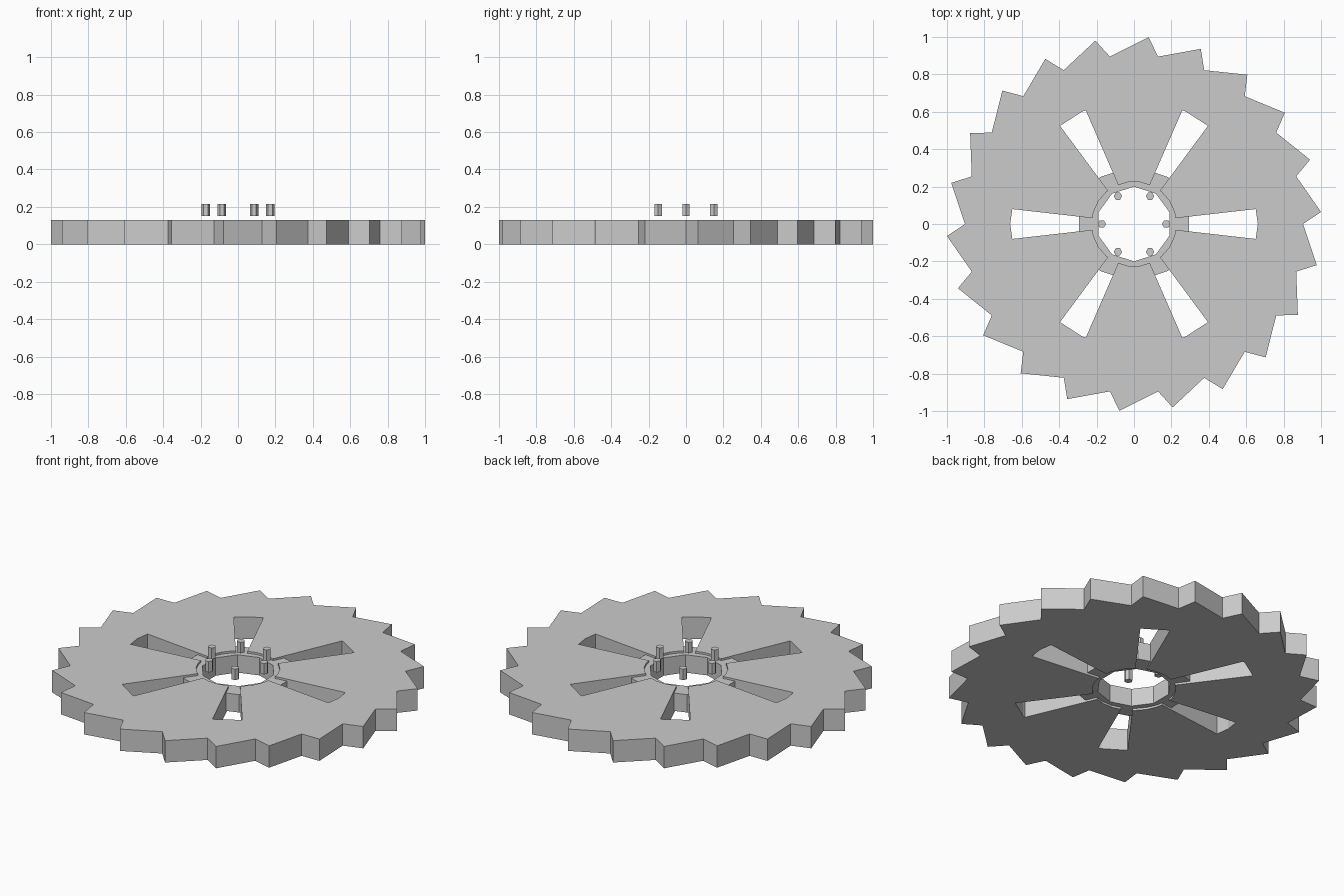
import bpy, bmesh
from math import cos, sin, pi, radians, floor, ceil

if "Cube" in bpy.data.objects:
    bpy.data.objects.remove(bpy.data.objects["Cube"])

N = 22                 # teeth, also the side count of the round cuts
STEP = 2 * pi / N


def polar(r, a):
    return (r * cos(a), r * sin(a))


def ngon(n, r, start=0.0, cx=0.0, cy=0.0):
    return [(cx + r * cos(start + 2 * pi * i / n), cy + r * sin(start + 2 * pi * i / n))
            for i in range(n)]


def on_ngon(r, a):
    """Point at angle a on the edge of the N-sided polygon of radius r."""
    return polar(r * cos(STEP / 2) / cos(a % STEP - STEP / 2), a)


def arc(r, a0, a1):
    """Polygon edge from a0 to a1, including the corners in between."""
    corners = [polar(r, k * STEP) for k in range(floor(a0 / STEP) + 1, ceil(a1 / STEP))]
    return [on_ngon(r, a0)] + corners + [on_ngon(r, a1)]


def slab(name, loops, z0, z1):
    """Flat outline with optional holes, extruded from z0 to z1."""
    cu = bpy.data.curves.new(name, 'CURVE')
    cu.dimensions = '2D'
    cu.fill_mode = 'BOTH'
    cu.extrude = (z1 - z0) / 2
    for pts in loops:
        sp = cu.splines.new('POLY')
        sp.points.add(len(pts) - 1)
        for p, (x, y) in zip(sp.points, pts):
            p.co = (x, y, 0, 1)
        sp.use_cyclic_u = True
    tmp = bpy.data.objects.new(name + "_outline", cu)
    bpy.context.collection.objects.link(tmp)
    bpy.context.view_layer.update()
    me = bpy.data.meshes.new_from_object(tmp.evaluated_get(bpy.context.evaluated_depsgraph_get()))
    bpy.data.objects.remove(tmp)
    bm = bmesh.new()
    bm.from_mesh(me)
    bmesh.ops.remove_doubles(bm, verts=bm.verts, dist=1e-5)
    bmesh.ops.translate(bm, verts=bm.verts, vec=(0, 0, (z0 + z1) / 2))
    bmesh.ops.recalc_face_normals(bm, faces=bm.faces)
    for f in bm.faces:
        f.smooth = False
    bm.to_mesh(me)
    bm.free()
    me.name = name
    ob = bpy.data.objects.new(name, me)
    bpy.context.collection.objects.link(ob)
    return ob


# Toothed plate: raked teeth outside, centre hole with six open slots inside
teeth = []
for k in range(N):
    teeth += [polar(0.904, k * STEP), polar(1.002, k * STEP + radians(3.7))]

opening = []
for k in range(6):
    a = k * pi / 3
    inner, outer = radians(8), radians(7)
    opening += arc(0.662, a - outer, a + outer)
    opening += arc(0.226, a + inner, a + pi / 3 - inner)
slab("toothed_plate", [teeth, opening], 0.0, 0.13)

# Ten-sided hub ring, set slightly into the plate
slab("hub_ring", [ngon(10, 0.31, pi / 2), ngon(10, 0.2, pi / 2)], 0.012, 0.118)

# Six hexagonal bolts raised above the hole
for k in range(6):
    cx, cy = polar(0.172, k * pi / 3)
    slab(f"bolt_{k + 1}", [ngon(6, 0.0225, 0, cx, cy)], 0.15, 0.215)
